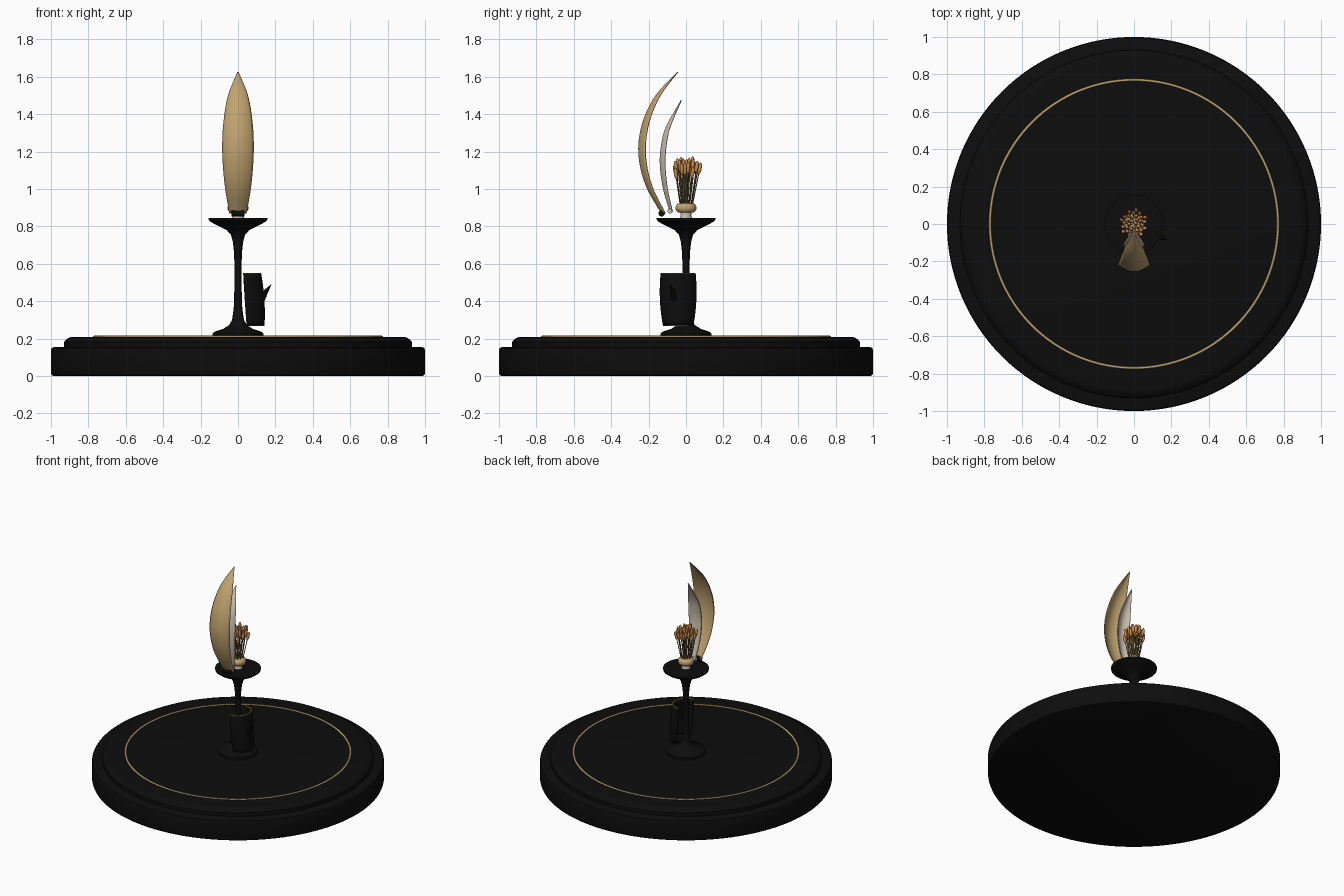
import bpy, bmesh, math, random
from mathutils import Vector, Matrix

if "Cube" in bpy.data.objects:
    bpy.data.objects.remove(bpy.data.objects["Cube"])

random.seed(4)


def material(name, rgb):
    m = bpy.data.materials.new(name)
    m.diffuse_color = (*rgb, 1)
    m.use_nodes = True
    m.node_tree.nodes["Principled BSDF"].inputs["Base Color"].default_value = m.diffuse_color
    return m


BLACK = material("black lacquer", (0.004, 0.004, 0.004))
GOLD = material("warm gold", (0.53, 0.37, 0.16))
PALE = material("pale champagne", (0.60, 0.53, 0.44))
COPPER = material("copper", (0.62, 0.27, 0.08))
STALK = material("dark gold", (0.22, 0.15, 0.06))


def finish(name, bm, mat, angle=35):
    bmesh.ops.recalc_face_normals(bm, faces=bm.faces)
    me = bpy.data.meshes.new(name)
    bm.to_mesh(me)
    bm.free()
    ob = bpy.data.objects.new(name, me)
    bpy.context.collection.objects.link(ob)
    me.materials.append(mat)
    bpy.ops.object.select_all(action='DESELECT')
    ob.select_set(True)
    bpy.context.view_layer.objects.active = ob
    bpy.ops.object.shade_smooth_by_angle(angle=math.radians(angle))
    return ob


def spline(pts, t):
    """Catmull-Rom point at t in 0..1 along the control points."""
    n = len(pts) - 1
    i = min(int(t * n), n - 1)
    f = t * n - i
    p = [Vector(pts[max(0, min(n, k))]) for k in (i - 1, i, i + 1, i + 2)]
    return 0.5 * (2 * p[1] + (p[2] - p[0]) * f + (2 * p[0] - 5 * p[1] + 4 * p[2] - p[3]) * f * f
                  + (3 * p[1] - p[0] - 3 * p[2] + p[3]) * f ** 3)


def lathe(name, profile, mat, seg=64, angle=35):
    """Revolve (radius, z) points round the z axis, closing both ends."""
    bm = bmesh.new()
    rings = [[bm.verts.new((r * math.cos(2 * math.pi * k / seg), r * math.sin(2 * math.pi * k / seg), z))
              for k in range(seg)] for r, z in profile]
    for a, b in zip(rings, rings[1:]):
        for k in range(seg):
            bm.faces.new((a[k], a[(k + 1) % seg], b[(k + 1) % seg], b[k]))
    bm.faces.new(rings[0])
    bm.faces.new(rings[-1])
    return finish(name, bm, mat, angle)


def sheet(name, point, nu, nv, mat, thickness):
    """Thin curved sheet from point(u, v), thickened evenly."""
    bm = bmesh.new()
    g = [[bm.verts.new(point(i / nu, j / nv)) for i in range(nu + 1)] for j in range(nv + 1)]
    for a, b in zip(g, g[1:]):
        for i in range(nu):
            bm.faces.new((a[i], a[i + 1], b[i + 1], b[i]))
    ob = finish(name, bm, mat)
    mod = ob.modifiers.new("thickness", 'SOLIDIFY')
    mod.thickness = thickness
    mod.offset = 0
    return ob


def rod(bm, a, b, r1, r2, seg=8):
    a, b = Vector(a), Vector(b)
    d = b - a
    m = Matrix.Translation((a + b) / 2) @ d.to_track_quat('Z', 'Y').to_matrix().to_4x4()
    bmesh.ops.create_cone(bm, cap_ends=True, segments=seg, radius1=r1, radius2=r2, depth=d.length, matrix=m)


def tube(name, pts, radius, mat, cyclic=False):
    cu = bpy.data.curves.new(name, 'CURVE')
    cu.dimensions = '3D'
    cu.bevel_depth = radius
    cu.bevel_resolution = 2
    s = cu.splines.new('POLY')
    s.points.add(len(pts) - 1)
    for p, q in zip(s.points, pts):
        p.co = (*q, 1)
    s.use_cyclic_u = cyclic
    cu.materials.append(mat)
    ob = bpy.data.objects.new(name, cu)
    bpy.context.collection.objects.link(ob)


# Stepped round plinth with inlaid ring
lathe("lower_plinth", [(0.985, 0), (0.996, 0.005), (1, 0.016), (1, 0.139), (0.996, 0.15), (0.985, 0.155)],
      BLACK, 128)
lathe("upper_plinth", [(0.93, 0.15), (0.93, 0.182), (0.922, 0.193), (0.90, 0.207), (0.885, 0.209)], BLACK, 128)
tube("inlaid_ring", [(0.77 * math.cos(k * math.pi / 64), 0.77 * math.sin(k * math.pi / 64), 0.209)
                     for k in range(128)], 0.007, GOLD, True)

# Turned stem: flared foot, slim shaft and shallow dish
lathe("stem_and_dish", [(0.135, 0.207), (0.135, 0.228), (0.125, 0.237), (0.08, 0.252), (0.048, 0.272),
                        (0.032, 0.30), (0.023, 0.36), (0.02, 0.45), (0.019, 0.58), (0.021, 0.66),
                        (0.028, 0.72), (0.038, 0.755), (0.06, 0.78), (0.10, 0.80), (0.142, 0.822),
                        (0.156, 0.833), (0.157, 0.845), (0.149, 0.846)], BLACK)


# Curled side shield with gilded edges and a small thorn
def shield_point(u, v):
    a = math.radians(-95 + 190 * u)
    bulge = 1 - (2 * v - 1) ** 2
    ry = 0.078 + 0.012 * v + 0.010 * bulge
    rx = 0.085 + 0.008 * bulge
    cx = 0.053 - 0.018 * v
    return (cx + rx * math.cos(a), -0.042 + ry * math.sin(a), 0.272 + 0.276 * v)


sheet("side_shield", shield_point, 20, 12, BLACK, 0.008)
for label, v in (("lower", 0), ("upper", 1)):
    tube(label + "_shield_trim", [shield_point(k / 20, v) for k in range(21)], 0.004, GOLD)
bm = bmesh.new()
rod(bm, (0.125, -0.06, 0.40), (0.15, -0.072, 0.455), 0.017, 0.013)
rod(bm, (0.148, -0.071, 0.45), (0.178, -0.085, 0.49), 0.014, 0.001)
finish("shield_thorn", bm, BLACK)


# Two cupped, arching petals
def petal(name, spine, widths, cup, mat):
    wmax = max(widths)

    def point(u, v):
        s = 2 * u - 1
        c = spline(spine, v)
        w = max(spline([(w, 0) for w in widths], v).x, 0.001)
        return (s * w, c.x + cup * (w / wmax) * s * s, c.y)
    sheet(name, point, 12, 32, mat, 0.005)


petal("outer_petal", [(-0.13, 0.87), (-0.205, 1.0), (-0.243, 1.12), (-0.252, 1.24), (-0.226, 1.37),
                      (-0.16, 1.5), (-0.045, 1.625)],
      [0.045, 0.067, 0.079, 0.083, 0.075, 0.052, 0.002], 0.036, GOLD)
petal("inner_petal", [(-0.085, 0.88), (-0.12, 1.0), (-0.137, 1.12), (-0.133, 1.22), (-0.106, 1.33),
                      (-0.025, 1.475)],
      [0.026, 0.043, 0.053, 0.053, 0.042, 0.002], 0.026, PALE)

# Petal hinges
for name, y, z, half, r, mat in (("outer_hinge", -0.13, 0.87, 0.034, 0.017, BLACK),
                                 ("inner_hinge", -0.085, 0.883, 0.026, 0.014, PALE)):
    bm = bmesh.new()
    rod(bm, (-half, y, z), (half, y, z), r, r, 20)
    finish(name, bm, mat)

# Flower heart: neck and rounded collar
lathe("flower_neck", [(0.034, 0.84), (0.028, 0.86), (0.03, 0.885)], PALE, 32)
lathe("flower_collar", [(0.025, 0.873)] + [(0.034 + 0.022 * math.cos(a), 0.899 + 0.025 * math.sin(a))
      for a in [math.radians(-75 + 15 * k) for k in range(11)]] + [(0.02, 0.925)], GOLD, 40, 60)

# Stamens fanned in a spiral, each stalk tipped with a bud
stalks, buds = bmesh.new(), bmesh.new()
COUNT = 34
for k in range(COUNT):
    f = math.sqrt((k + 0.5) / COUNT)
    a = k * 2.39996
    d = Vector((math.cos(a), math.sin(a), 0))
    foot = d * 0.036 * f + Vector((0, 0, 0.915))
    tip = d * 0.072 * f + Vector((0, 0.004, 1.135 - 0.045 * f * f + random.uniform(-0.015, 0.02)))
    rod(stalks, foot, tip, 0.0028, 0.0028, 6)
    rot = (tip - foot).to_track_quat('Z', 'Y').to_matrix().to_4x4()
    bmesh.ops.create_uvsphere(buds, u_segments=10, v_segments=8, radius=1,
                              matrix=Matrix.Translation(tip) @ rot @ Matrix.Diagonal((0.0105, 0.0105, 0.033, 1)))
finish("stamen_stalks", stalks, STALK)
finish("stamen_buds", buds, COPPER, 60)
